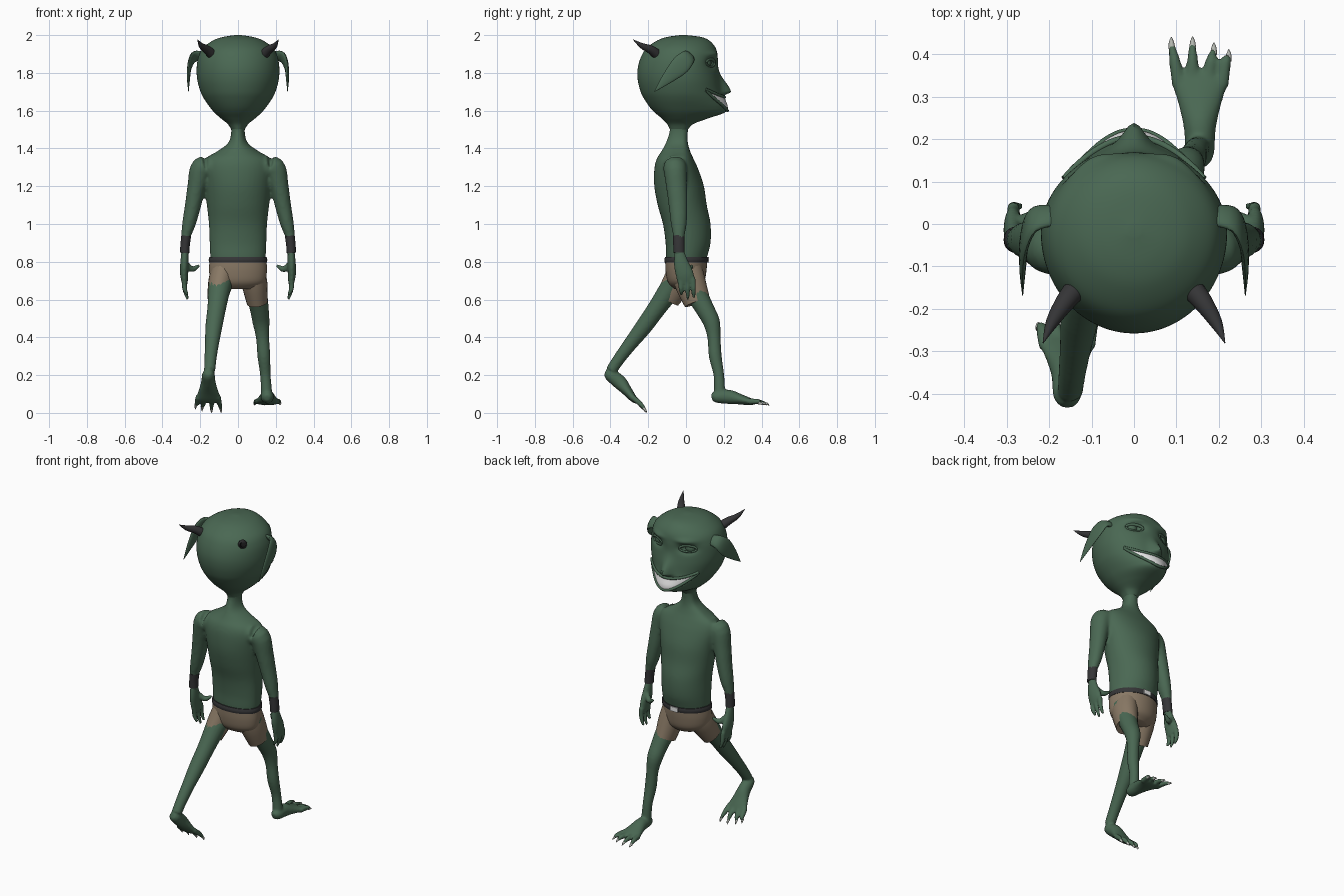
import bpy, bmesh, math
from mathutils import Vector

if "Cube" in bpy.data.objects:
    bpy.data.objects.remove(bpy.data.objects["Cube"])


def material(name, rgb):
    m = bpy.data.materials.new(name)
    m.diffuse_color = (*rgb, 1)
    m.use_nodes = True
    m.node_tree.nodes["Principled BSDF"].inputs["Base Color"].default_value = m.diffuse_color
    return m


SKIN = material("green skin", (0.068, 0.138, 0.086))
CLOTH = material("tan cloth", (0.25, 0.19, 0.13))
DARK = material("dark leather", (0.035, 0.035, 0.037))
WHITE = material("white teeth", (0.8, 0.8, 0.8))
CLAW = material("pale claw", (0.45, 0.47, 0.43))


def spline(pts, k):
    """Catmull-Rom through tuples of any length."""
    out = []
    for i in range(len(pts) - 1):
        a, b, c, d = pts[max(i - 1, 0)], pts[i], pts[i + 1], pts[min(i + 2, len(pts) - 1)]
        for j in range(k):
            t = j / k
            out.append(tuple(0.5 * (2 * q + (r - p) * t + (2 * p - 5 * q + 4 * r - s) * t * t
                                    + (3 * q - p - 3 * r + s) * t ** 3)
                             for p, q, r, s in zip(a, b, c, d)))
    return out + [tuple(pts[-1])]


def tube(path, ref=(1, 0, 0), n=18, k=4):
    """Rings along a path of (x, y, z, r) or (x, y, z, r_side, r_up)."""
    pts, rings = spline(path, k), []
    for i, p in enumerate(pts):
        t = (Vector(pts[min(i + 1, len(pts) - 1)][:3]) - Vector(pts[max(i - 1, 0)][:3])).normalized()
        side = Vector(ref) - t * t.dot(Vector(ref))
        side.normalize()
        up = t.cross(side)
        ra, rb = max(p[3], 0.001), max(p[-1], 0.001)
        rings.append([Vector(p[:3]) + side * ra * math.cos(2 * math.pi * j / n)
                      + up * rb * math.sin(2 * math.pi * j / n) for j in range(n)])
    return rings


def oval(z, w, yb, yf, a, c):
    s = math.sin(a)
    return Vector((w * math.cos(a), c + s * ((yf - c) if s > 0 else (c - yb)), z))


def loft(rows, c=-0.02, n=40, k=5):
    """Stacked ovals from (z, half width, back y, front y)."""
    return [[oval(*r, 2 * math.pi * j / n, c) for j in range(n)] for r in spline(rows, k)]


def make(name, mat, shells, voxel=0, closed=True):
    bm = bmesh.new()
    for rings in shells:
        vs = [[bm.verts.new(p) for p in r] for r in rings]
        n = len(vs[0])
        for a, b in zip(vs, vs[1:]):
            for j in range(n if closed else n - 1):
                bm.faces.new((a[j], a[(j + 1) % n], b[(j + 1) % n], b[j]))
        if closed:
            bm.faces.new(vs[0][::-1])
            bm.faces.new(vs[-1])
    bmesh.ops.recalc_face_normals(bm, faces=bm.faces)
    me = bpy.data.meshes.new(name)
    bm.to_mesh(me)
    bm.free()
    me.materials.append(mat)
    ob = bpy.data.objects.new(name, me)
    bpy.context.collection.objects.link(ob)
    bpy.context.view_layer.objects.active = ob
    ob.select_set(True)
    bpy.ops.object.shade_smooth_by_angle(angle=math.radians(50))
    ob.select_set(False)
    if voxel:  # blend overlapping shells into one skin
        m = ob.modifiers.new("blend", 'REMESH')
        m.mode, m.voxel_size, m.use_smooth_shade = 'VOXEL', voxel, True
        m = ob.modifiers.new("relax", 'SMOOTH')
        m.factor, m.iterations = 0.5, 5
    return ob


def flip(path, s):
    return [(p[0] * s, *p[1:]) for p in path]


# Torso, neck and arms
torso = [(.76, .135, -.095, .095), (.82, .146, -.106, .11), (.9, .15, -.108, .13), (1.0, .154, -.122, .13),
         (1.1, .165, -.15, .11), (1.2, .178, -.168, .095), (1.29, .19, -.168, .065), (1.345, .175, -.155, .04),
         (1.385, .11, -.13, .022), (1.43, .052, -.107, .01), (1.49, .036, -.088, .01), (1.55, .045, -.09, .02)]
arm = [(.13, -.06, 1.3, .06), (.19, -.058, 1.295, .062), (.218, -.05, 1.2, .05, .056), (.238, -.042, 1.1, .043, .05),
       (.26, -.038, 1.0, .036, .042), (.278, -.038, .92, .024, .029), (.281, -.036, .83, .021, .026)]
arm = [(*p, p[3]) if len(p) == 4 else p for p in arm]
make("torso_and_arms", SKIN, [loft(torso)] + [tube(flip(arm, s)) for s in (1, -1)], 0.009)

# Head surface with nose, brows and eye sockets pressed in
HEAD = spline([(1.5, .035, -.085, .01), (1.53, .055, -.1, .04), (1.56, .092, -.13, .12), (1.59, .125, -.165, .205),
               (1.62, .15, -.193, .218), (1.66, .178, -.22, .205), (1.70, .198, -.24, .19), (1.76, .215, -.255, .18),
               (1.82, .219, -.256, .17), (1.88, .211, -.24, .168), (1.93, .187, -.21, .158), (1.97, .135, -.155, .125),
               (1.99, .08, -.1, .08), (2.0, .015, -.03, .0)], 8)


def row_at(z):
    for a, b in zip(HEAD, HEAD[1:]):
        if a[0] <= z <= b[0]:
            t = (z - a[0]) / (b[0] - a[0])
            return tuple(p + (q - p) * t for p, q in zip(a, b))
    return HEAD[-1]


def bump(v, centre, width):
    return math.exp(-((v - centre) / width) ** 2)


def head_pt(a, row):
    p = oval(*row, a, -.02)
    if math.sin(a) > 0:
        x, z = abs(p.x), p.z
        p.y += .048 * bump(x, 0, .032) * bump(z, 1.70, .07 if z > 1.7 else .014)
        p.y += .014 * bump(x, .1, .05) * bump(z, 1.9, .016)
        p.y -= .03 * bump(x, .105, .042) * bump(z, 1.853, .024)
    return p


def on_face(x, z):
    row = row_at(z)
    return head_pt(math.acos(x / row[1]), row)


make("head", SKIN, [[[head_pt(2 * math.pi * j / 96, r) for j in range(96)] for r in HEAD]])

# Grinning mouth: curved teeth plate with lips along both edges
upper, lower, teeth = [], [], []
for i in range(33):
    u = i / 16 - 1
    a = math.pi / 2 + u * math.radians(53)
    zu, zl = 1.672 + .041 * u * u, 1.6 + .108 * u * u
    col = []
    for j in range(9):
        p = head_pt(a, row_at(zl + (zu - zl) * j / 8))
        col.append(p + Vector((math.cos(a), math.sin(a), 0)) * .003)
    teeth.append(col)
    lower.append((*col[0], .008))
    upper.append((*col[-1], .008))
make("teeth", WHITE, [teeth], closed=False)
make("lips", SKIN, [tube(e, (0, 0, 1), 10, 1) for e in (upper, lower)])

# Eyes, eyelids, ears and horns
ear = [(.18, .02, 1.89, .03, .014), (.232, .012, 1.885, .04, .014), (.256, -.03, 1.84, .05, .011),
       (.262, -.1, 1.77, .03, .008), (.262, -.168, 1.70, .001, .001)]
horn = [(.13, -.145, 1.89, .028), (.163, -.185, 1.922, .023), (.193, -.232, 1.943, .015), (.214, -.28, 1.976, .001)]
eyes, lids = [], []
for s in (1, -1):
    eyes.append([[Vector((s * .105, .098, 1.853)) + .036 * Vector((math.sin(t) * math.cos(b), math.sin(t) * math.sin(b),
                 math.cos(t))) for b in [k * math.pi / 10 for k in range(20)]]
                 for t in [.05 + k * (math.pi - .1) / 12 for k in range(13)]])
    rim = []
    for i in range(25):
        b = i * math.pi / 12
        p = on_face(s * (.105 + .045 * math.cos(b)), 1.853 + .02 * math.sin(b))
        rim.append((*p, .006 + .003 * max(0, math.sin(b))))
    lids.append(tube(rim, (0, 1, 0), 8, 1))
make("eyes", SKIN, eyes)
make("eyelids", SKIN, lids)
make("ears", SKIN, [tube(flip(ear, s), (0, .7, -.7)) for s in (1, -1)])
make("horns", DARK, [tube(flip(horn, s)) for s in (1, -1)])

# Hands: palm, three fingers and a thumb
palm = [(.281, -.036, .86, .018, .024), (.284, -.025, .79, .022, .04), (.285, -.006, .73, .021, .048),
        (.281, .002, .685, .015, .045)]
hand = [palm, [(.272, 0, .785, .016, .016), (.245, .015, .76, .016, .016), (.222, .025, .77, .012, .012),
               (.205, .032, .782, .007, .007)]]
for y, tip in ((-.03, .625), (.004, .6), (.036, .608)):
    hand.append([(.284, y, .71, .015, .015), (.282, y + .004, .655, .013, .013), (.266, y + .006, tip, .007, .007)])
make("hands", SKIN, [tube(flip(p, s)) for p in hand for s in (1, -1)], 0.006)

# Wrist bands
band = [(.274, -.039, .938, .026, .031), (.28, -.038, .89, .025, .03), (.282, -.037, .848, .025, .03)]
make("wrist_bands", DARK, [tube(flip(band, s)) for s in (1, -1)])

# Legs and clawed feet in mid stride
legs = {"right": [(.08, .0, .74, .07), (.095, .045, .65, .06), (.113, .1, .55, .05), (.122, .135, .48, .045),
                  (.13, .148, .40, .035), (.137, .155, .30, .034), (.145, .174, .2, .028), (.152, .178, .1, .03)],
        "left": [(-.08, -.02, .74, .07), (-.098, -.08, .66, .06), (-.112, -.15, .56, .05), (-.128, -.225, .455, .045),
                 (-.138, -.295, .365, .037), (-.146, -.355, .285, .032), (-.15, -.395, .225, .03)]}
stance = {"right": (Vector((.155, .135, .052)), Vector((0, .999, -.045)), 1),
          "left": (Vector((-.157, -.446, .193)), Vector((0, .77, -.638)), -1)}
sole = [(0, .028, .016, .018), (.025, .034, .033, .032), (.09, .037, .038, .038), (.15, .027, .052, .028),
        (.2, .017, .067, .02), (.228, .013, .06, .012)]
toes = [(-.05, -.067, .305), (-.018, -.017, .306), (.019, .033, .292), (.052, .068, .276)]
for side, path in legs.items():
    o, f, m = stance[side]
    u = Vector((0, -f.z, f.y))

    def place(x, s, h, *r):
        return (*(o + Vector((m * x, 0, 0)) + f * s + u * h), *r)

    shells = [tube(path, (1, 0, 0)), tube([place(0, s, h, w, t) for s, h, w, t in sole])]
    claws = []
    for x0, x1, tip in toes:
        shells.append(tube([place(x0, .19, .018, .016), place((x0 + x1) / 2, .245, .019, .014),
                            place(x1, tip - .018, .011, .008)]))
        claws.append(tube([place(x1 * .98, tip - .028, .012, .008), place(x1, tip - .012, .009, .006),
                           place(x1, tip, .002, .001)], n=8))
    make(side + "_leg", SKIN, shells, 0.0065)
    make(side + "_claws", CLAW, claws)

# Shorts, belt and buckle
make("shorts", CLOTH, [
    loft([(.812, .15, -.11, .113), (.75, .153, -.108, .108), (.69, .14, -.095, .095), (.655, .09, -.06, .06)]),
    tube([(.072, .0, .76, .07, .088), (.088, .025, .68, .068, .083), (.102, .06, .585, .056, .071)]),
    tube([(-.072, -.005, .76, .07, .088), (-.092, -.045, .69, .066, .08), (-.11, -.098, .605, .053, .068)])])
make("belt", DARK, [loft([(.796, .153, -.113, .116), (.81, .155, -.115, .119), (.826, .151, -.111, .117)])])
make("buckle", WHITE, [[[Vector((x, y, z)) for x, z in ((-.026, .797), (.026, .797), (.026, .825), (-.026, .825))]
                        for y in (.114, .122)]])
